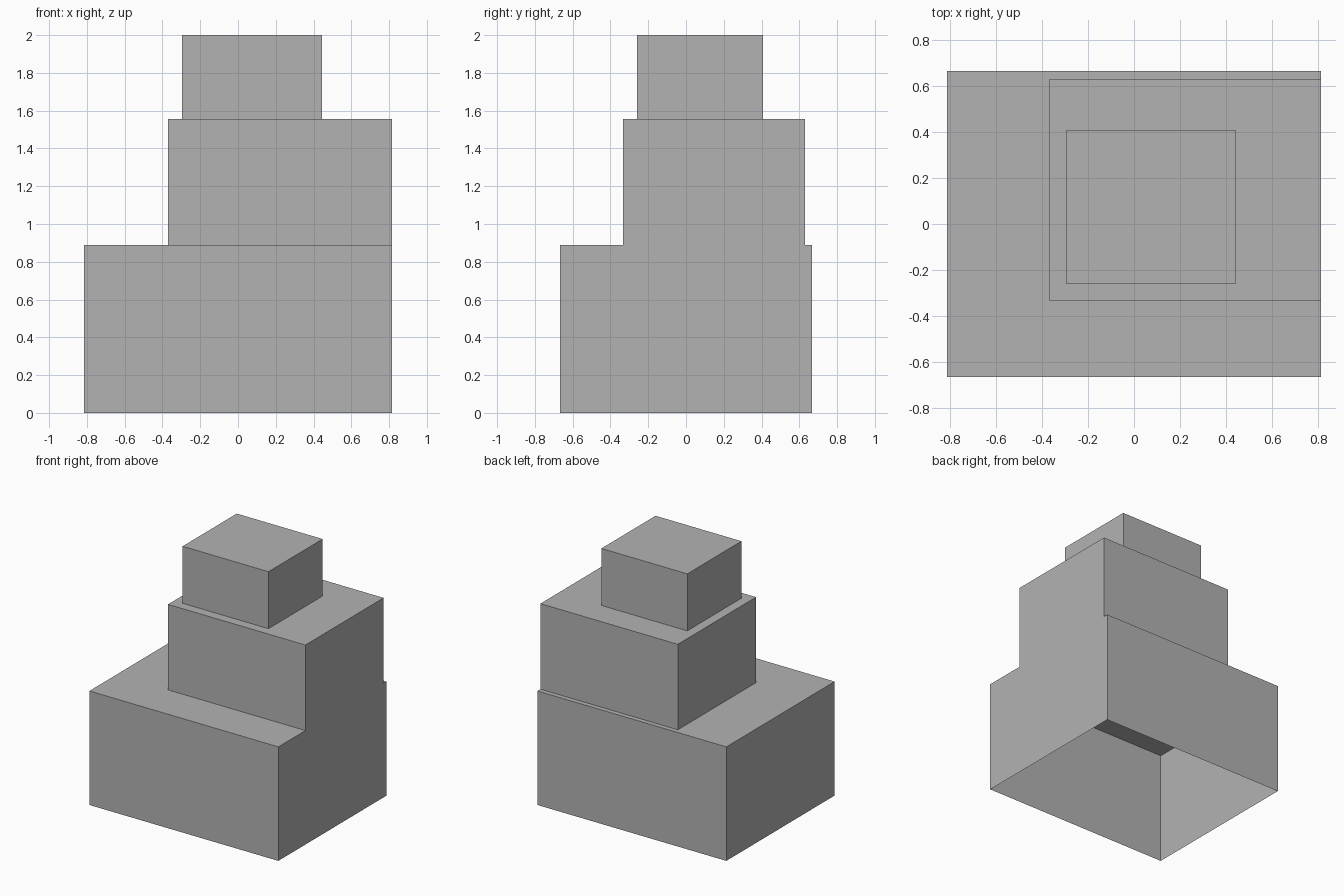
import bpy, bmesh

if "Cube" in bpy.data.objects:
    bpy.data.objects.remove(bpy.data.objects["Cube"])

# One flat grey for the whole model
grey = bpy.data.materials.new("plain_grey")
grey.diffuse_color = (0.45, 0.45, 0.45, 1.0)
grey.use_nodes = True
grey.node_tree.nodes["Principled BSDF"].inputs["Base Color"].default_value = grey.diffuse_color

U = 2 / 54  # module: the model is 54 modules tall


def corners(rect, z):
    x0, y0, x1, y1 = rect
    return [(x * U, y * U, z * U) for x, y in ((x0, y0), (x1, y0), (x1, y1), (x0, y1))]


def tier(name, rect, z0, z1, inner=None):
    """Open-bottomed block; the top is a full roof, or a ledge around the next tier."""
    bm = bmesh.new()
    low = [bm.verts.new(p) for p in corners(rect, z0)]
    high = [bm.verts.new(p) for p in corners(rect, z1)]
    for i in range(4):
        j = (i + 1) % 4
        bm.faces.new((low[i], low[j], high[j], high[i]))
    if inner is None:
        bm.faces.new(high)
    else:
        rim = [bm.verts.new(p) for p in corners(inner, z1)]
        for i in range(4):
            j = (i + 1) % 4
            # skip the side where the two tiers are flush
            flush = any(abs(high[i].co[k] - rim[i].co[k]) < 1e-6
                        and abs(high[j].co[k] - rim[j].co[k]) < 1e-6
                        and abs(high[i].co[k] - high[j].co[k]) < 1e-6 for k in (0, 1))
            if not flush:
                bm.faces.new((high[i], high[j], rim[j], rim[i]))
    mesh = bpy.data.meshes.new(name)
    bm.to_mesh(mesh)
    bm.free()
    mesh.materials.append(grey)
    bpy.context.collection.objects.link(bpy.data.objects.new(name, mesh))


# Footprints (x0, y0, x1, y1) in modules
base = (-22, -18, 22, 18)
middle = (-10, -9, 22, 17)
top = (-8, -7, 12, 11)

tier("base_block", base, 0, 24, middle)
tier("middle_block", middle, 24, 42, top)
tier("top_block", top, 42, 54)
